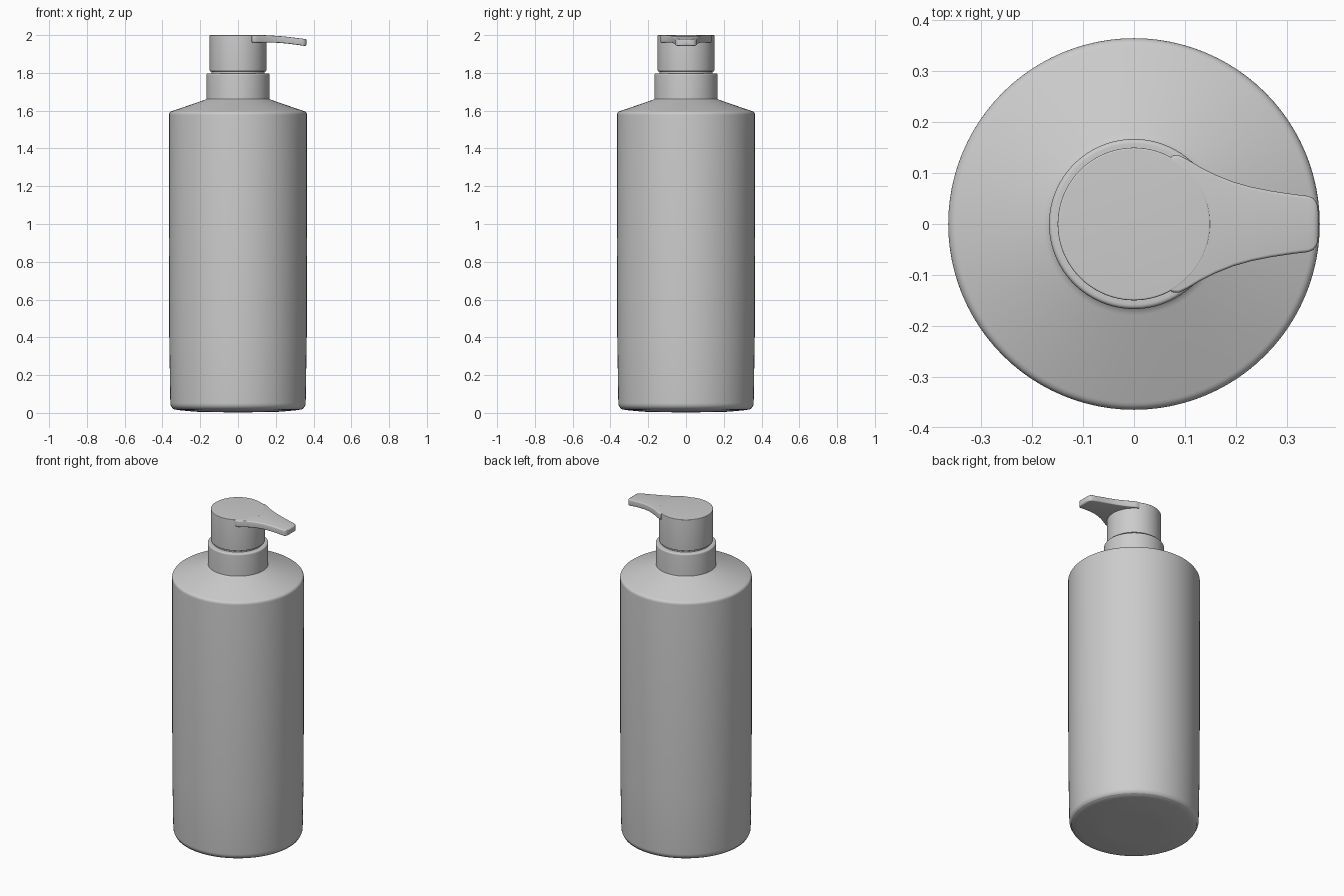
import bpy, bmesh, math
from mathutils import Vector

if "Cube" in bpy.data.objects:
    bpy.data.objects.remove(bpy.data.objects["Cube"])

SEG = 96


def finish(name, bm, angle=35):
    bmesh.ops.remove_doubles(bm, verts=bm.verts, dist=1e-5)
    bmesh.ops.recalc_face_normals(bm, faces=bm.faces)
    mesh = bpy.data.meshes.new(name)
    bm.to_mesh(mesh)
    bm.free()
    ob = bpy.data.objects.new(name, mesh)
    bpy.context.collection.objects.link(ob)
    bpy.ops.object.select_all(action='DESELECT')
    ob.select_set(True)
    bpy.context.view_layer.objects.active = ob
    bpy.ops.object.shade_smooth_by_angle(angle=math.radians(angle))
    return ob


def lathe(name, profile):
    """Spin (radius, z, corner rounding) points about the z axis."""
    pts = []
    for i, (r, z, c) in enumerate(profile):
        p = Vector((r, z))
        if c == 0:
            pts.append(p)
            continue
        a = p + (Vector(profile[i - 1][:2]) - p).normalized() * c
        b = p + (Vector(profile[i + 1][:2]) - p).normalized() * c
        for k in range(7):
            t = k / 6
            pts.append(a * (1 - t) ** 2 + p * 2 * t * (1 - t) + b * t * t)
    bm = bmesh.new()
    verts = [bm.verts.new((p.x, 0, p.y)) for p in pts]
    edges = [bm.edges.new(e) for e in zip(verts, verts[1:])]
    bmesh.ops.spin(bm, geom=verts + edges, cent=(0, 0, 0), axis=(0, 0, 1),
                   angle=math.tau, steps=SEG)
    return finish(name, bm)


# Bottle with rounded base and sloping shoulder
lathe("bottle", [(0, 0.003, 0), (0.2, 0.004, 0.05), (0.33, 0.016, 0.02),
                 (0.358, 0.028, 0.025), (0.364, 0.4, 0), (0.365, 1.592, 0.015),
                 (0.168, 1.66, 0.012), (0.160, 1.67, 0), (0, 1.67, 0)])

# Collar around the neck
lathe("collar", [(0, 1.64, 0), (0.167, 1.64, 0), (0.167, 1.798, 0.01),
                 (0.14, 1.798, 0), (0, 1.798, 0)])

# Stem visible in the narrow gap
lathe("stem", [(0, 1.78, 0), (0.14, 1.78, 0), (0.14, 1.83, 0), (0, 1.83, 0)])

# Pump head
lathe("pump_head", [(0, 1.808, 0), (0.15, 1.808, 0.006), (0.15, 2.0, 0.004),
                    (0, 2.0, 0)])

# Nozzle: rounded-rectangle sections along x (x, half width, bottom z, top z)
stations = [(0.02, 0.10, 1.964, 1.9995), (0.068, 0.125, 1.962, 1.9995),
            (0.074, 0.134, 1.961, 1.9995), (0.088, 0.135, 1.961, 1.9995),
            (0.105, 0.127, 1.961, 1.9995), (0.13, 0.112, 1.961, 1.9995),
            (0.16, 0.097, 1.961, 1.9985), (0.195, 0.083, 1.960, 1.9965),
            (0.23, 0.073, 1.958, 1.994), (0.27, 0.065, 1.954, 1.990),
            (0.31, 0.059, 1.949, 1.985), (0.343, 0.055, 1.944, 1.981),
            (0.352, 0.051, 1.943, 1.980), (0.358, 0.044, 1.944, 1.979),
            (0.361, 0.034, 1.946, 1.977), (0.363, 0.02, 1.949, 1.974)]
bm = bmesh.new()
rings = []
for x, w, lo, hi in stations:
    ring = []
    for q, (sy, sz) in enumerate([(1, 1), (-1, 1), (-1, -1), (1, -1)]):
        rad = 0.006
        cy = sy * (w - rad)
        cz = hi - rad if sz > 0 else lo + rad
        for k in range(5):
            a = math.pi / 2 * (q + k / 4)
            ring.append(bm.verts.new((x, cy + rad * math.cos(a),
                                      cz + rad * math.sin(a))))
    rings.append(ring)
n = len(rings[0])
for a, b in zip(rings, rings[1:]):
    for i in range(n):
        j = (i + 1) % n
        bm.faces.new((a[i], a[j], b[j], b[i]))
bm.faces.new(rings[0])
bm.faces.new(rings[-1])
finish("nozzle", bm, 45)
